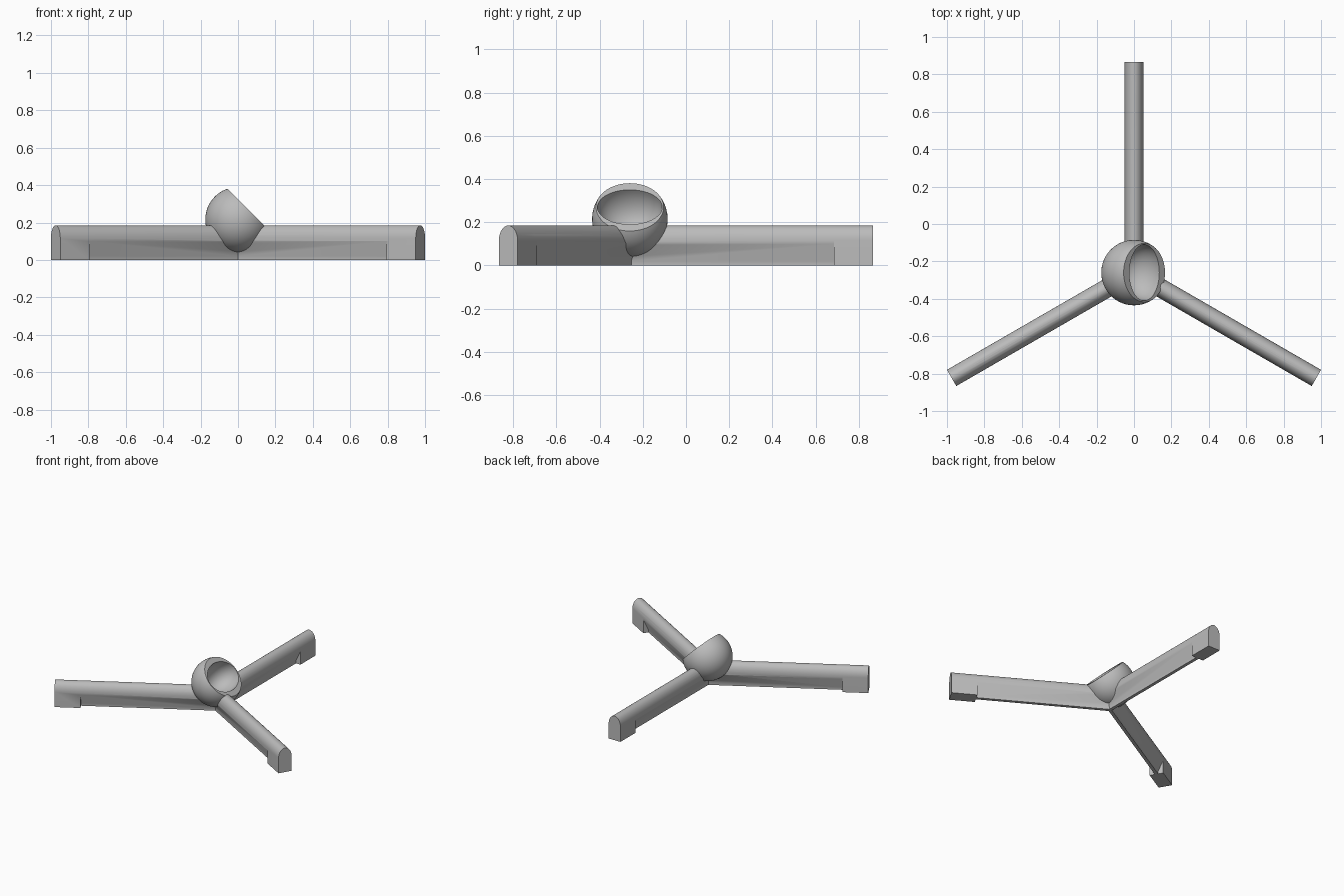
import bpy, bmesh, math
from mathutils import Matrix, Vector

if "Cube" in bpy.data.objects:
    bpy.data.objects.remove(bpy.data.objects["Cube"])

HUB = Vector((0, -0.26, 0))
BALL = Vector((0, -0.26, 0.215))
R, CUT = 0.175, 0.078            # ball radius, distance of slanted cut from centre
TILT = Matrix.Rotation(math.radians(45), 4, 'Y')

grey = bpy.data.materials.new("grey")
grey.diffuse_color = (0.5, 0.5, 0.5, 1)
grey.use_nodes = True
grey.node_tree.nodes["Principled BSDF"].inputs["Base Color"].default_value = grey.diffuse_color


def make(name, bm):
    bmesh.ops.recalc_face_normals(bm, faces=bm.faces)
    me = bpy.data.meshes.new(name)
    bm.to_mesh(me)
    bm.free()
    me.materials.append(grey)
    ob = bpy.data.objects.new(name, me)
    bpy.context.collection.objects.link(ob)
    return ob


def prism(bm, profile, x0, x1):
    """Extrude a (y, z) profile along x."""
    face = bm.faces.new([bm.verts.new((x0, y, z)) for y, z in profile])
    new = bmesh.ops.extrude_face_region(bm, geom=[face])["geom"]
    bmesh.ops.translate(bm, vec=(x1 - x0, 0, 0),
                        verts=[v for v in new if isinstance(v, bmesh.types.BMVert)])


def boolean(ob, other, op):
    mod = ob.modifiers.new(op.lower(), 'BOOLEAN')
    mod.operation, mod.solver, mod.object = op, 'EXACT', other
    bpy.context.view_layer.objects.active = ob
    bpy.ops.object.modifier_apply(modifier=mod.name)
    bpy.data.objects.remove(other)


# Arched leg profile, with a keel underneath or a square foot
arch = [(0.05 * math.cos(a), 0.115 + 0.07 * math.sin(a))
        for a in (math.pi * i / 24 for i in range(25))]
keel = arch + [(-0.05, 0.1), (-0.012, 0.02), (-0.012, 0),
               (0.012, 0), (0.012, 0.02), (0.05, 0.1)]
foot = arch + [(-0.05, 0), (0.05, 0)]


def leg(name, angle):
    place = Matrix.Translation(HUB) @ Matrix.Rotation(math.radians(angle), 4, 'Z')
    parts = []
    for profile, x0, x1 in ((keel, 0, 0.96), (foot, 0.945, 1.126)):
        bm = bmesh.new()
        prism(bm, profile, x0, x1)
        bm.transform(place)
        parts.append(make(name, bm))
    boolean(parts[0], parts[1], 'UNION')
    return parts[0]


# Ball sliced by a slanted plane
bm = bmesh.new()
bmesh.ops.create_uvsphere(bm, u_segments=64, v_segments=32, radius=R)
cut = bmesh.ops.bisect_plane(bm, geom=bm.verts[:] + bm.edges[:] + bm.faces[:],
                             plane_co=(0, 0, CUT), plane_no=(0, 0, 1), clear_outer=True)
bmesh.ops.contextual_create(bm, geom=[e for e in cut["geom_cut"]
                                      if isinstance(e, bmesh.types.BMEdge)])
bm.transform(Matrix.Translation(BALL) @ TILT)
stand = make("tripod_stand", bm)

# Three legs joined to the ball
for i, angle in enumerate((90, 210, 330)):
    boolean(stand, leg(f"leg_{i}", angle), 'UNION')

# Oval hollow in the slanted face
bm = bmesh.new()
bmesh.ops.create_uvsphere(bm, u_segments=64, v_segments=32, radius=1)
bm.transform(Matrix.Translation(BALL) @ TILT @ Matrix.Translation((0, 0, CUT))
             @ Matrix.Diagonal((0.113, 0.15, 0.15, 1)))
boolean(stand, make("hollow", bm), 'DIFFERENCE')

bpy.ops.object.select_all(action='DESELECT')
stand.select_set(True)
bpy.context.view_layer.objects.active = stand
bpy.ops.object.shade_smooth_by_angle(angle=math.radians(35))
